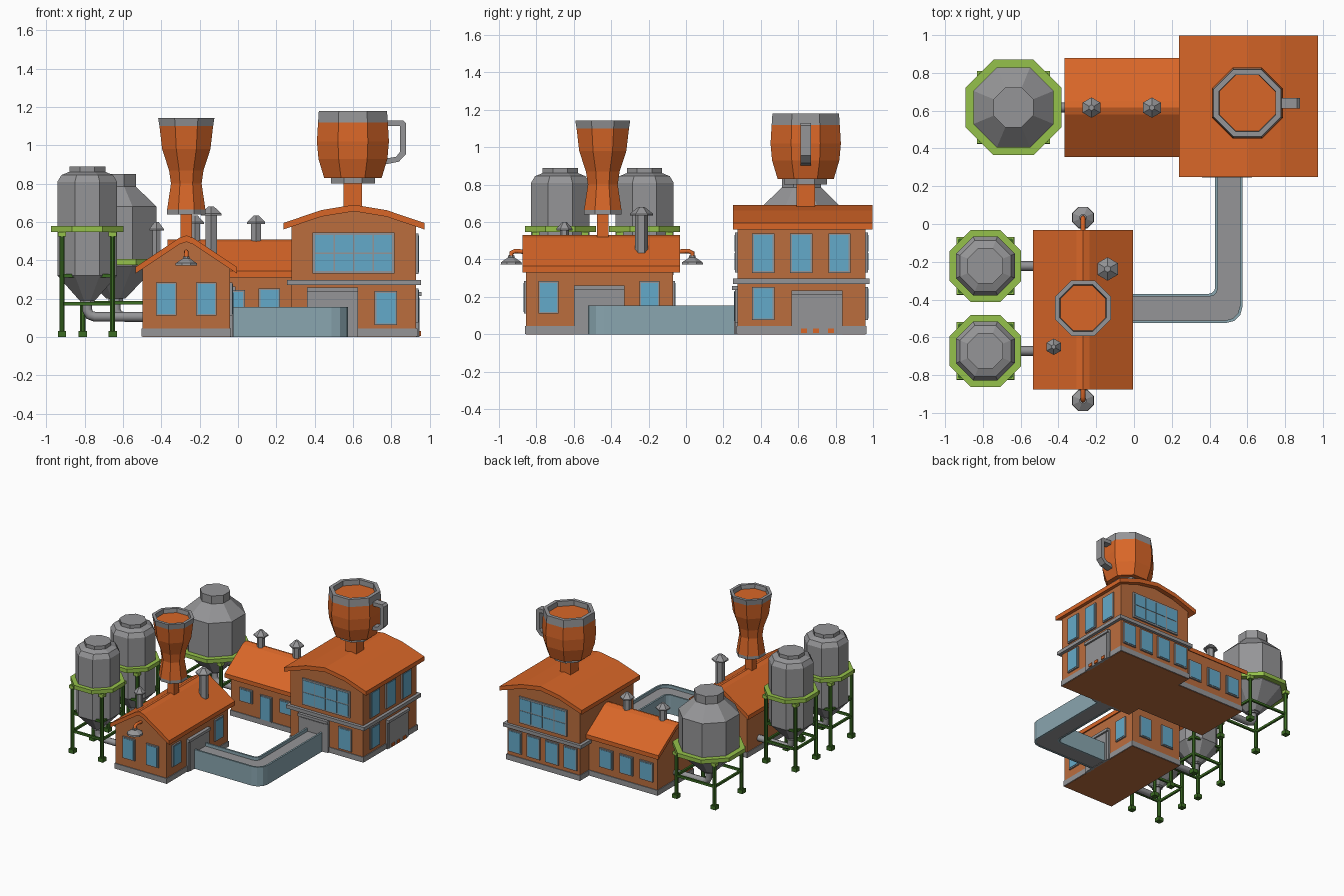
import bpy, bmesh, math
from mathutils import Vector

if "Cube" in bpy.data.objects:
    bpy.data.objects.remove(bpy.data.objects["Cube"])


def material(name, r, g, b):
    m = bpy.data.materials.new(name)
    m.use_nodes = True
    col = tuple((c / 255) ** 2.2 for c in (r, g, b)) + (1,)
    m.diffuse_color = col
    m.node_tree.nodes["Principled BSDF"].inputs["Base Color"].default_value = col
    return m


BRICK = material("brick wall", 186, 109, 64)
ORANGE = material("orange roof", 215, 102, 44)
GRAY = material("gray metal", 148, 148, 150)
GLASS = material("blue glass", 100, 168, 200)
TEAL = material("blue gray panel", 136, 164, 174)
LIME = material("light green", 148, 192, 76)
GREEN = material("dark green", 62, 108, 40)


def finish(name, bm, *mats):
    bmesh.ops.recalc_face_normals(bm, faces=bm.faces)
    me = bpy.data.meshes.new(name)
    bm.to_mesh(me)
    bm.free()
    for m in mats:
        me.materials.append(m)
    ob = bpy.data.objects.new(name, me)
    bpy.context.collection.objects.link(ob)
    return ob


def prism(name, pts, axis, h0, h1, mat):
    """Extrude a flat outline along one axis."""
    place = {"x": lambda a, b, h: (h, a, b), "y": lambda a, b, h: (a, h, b),
             "z": lambda a, b, h: (a, b, h)}[axis]
    bm = bmesh.new()
    lo = [bm.verts.new(place(a, b, h0)) for a, b in pts]
    hi = [bm.verts.new(place(a, b, h1)) for a, b in pts]
    bm.faces.new(lo)
    bm.faces.new(hi)
    for i in range(len(pts)):
        j = (i + 1) % len(pts)
        bm.faces.new((lo[i], lo[j], hi[j], hi[i]))
    return finish(name, bm, mat)


def box(name, x0, x1, y0, y1, z0, z1, mat):
    return prism(name, [(x0, y0), (x1, y0), (x1, y1), (x0, y1)], "z", z0, z1, mat)


def lathe(name, x, y, prof, mats=(GRAY,), bands=None, n=8):
    """Stack n-sided rings of (half width, height); bands gives a material per ring."""
    bm = bmesh.new()
    rings = []
    for r, z in prof:
        r /= math.cos(math.pi / n)
        ang = [(k + .5) * math.tau / n for k in range(n)]
        rings.append([bm.verts.new((x + r * math.cos(a), y + r * math.sin(a), z)) for a in ang])
    bands = bands or [0] * len(prof)
    bm.faces.new(rings[0]).material_index = bands[0]
    for lo, hi, m in zip(rings, rings[1:], bands):
        for k in range(n):
            j = (k + 1) % n
            bm.faces.new((lo[k], lo[j], hi[j], hi[k])).material_index = m
    bm.faces.new(rings[-1]).material_index = bands[-1]
    return finish(name, bm, *mats)


def pipe(name, pts, r, mat=GRAY):
    cu = bpy.data.curves.new(name, "CURVE")
    cu.dimensions = "3D"
    cu.bevel_depth, cu.bevel_resolution, cu.use_fill_caps = r, 2, True
    sp = cu.splines.new("POLY")
    sp.points.add(len(pts) - 1)
    for p, co in zip(sp.points, pts):
        p.co = (*co, 1)
    tmp = bpy.data.objects.new(name, cu)
    me = bpy.data.meshes.new_from_object(tmp)
    bpy.data.objects.remove(tmp)
    me.materials.clear()
    me.materials.append(mat)
    bpy.context.collection.objects.link(bpy.data.objects.new(name, me))


def plate(name, wall, u0, u1, z0, z1, depth, mat):
    """Thin panel standing out from a wall given as (axis, position, outward sign)."""
    axis, pos, s = wall
    a, b = sorted((pos - s * .005, pos + s * depth))
    if axis == "x":
        return box(name, a, b, u0, u1, z0, z1, mat)
    return box(name, u0, u1, a, b, z0, z1, mat)


def window(name, wall, u, z0, z1, w=.1, cols=1, rows=1, f=.009):
    plate(name + "_frame", wall, u - w / 2 - f, u + w / 2 + f, z0 - f, z1 + f, .012, GRAY)
    cw, ch = w / cols, (z1 - z0) / rows
    g = .004 if cols > 1 else 0
    for i in range(cols):
        for j in range(rows):
            a, b = u - w / 2 + i * cw, z0 + j * ch
            plate(name + "_glass", wall, a + g, a + cw - g, b + g, b + ch - g, .015, GLASS)


def gate(name, wall, u, w, top):
    plate(name + "_frame", wall, u - w / 2, u + w / 2, 0, top, .014, GRAY)
    plate(name + "_panel", wall, u - w / 2 + .022, u + w / 2 - .022, 0, top - .03, .018, GRAY)
    plate(name + "_lintel", wall, u - w / 2, u + w / 2, top - .022, top, .028, GRAY)


def house(name, axis, c, half, h0, h1, over0, over1, roof, base):
    """Walls, plinth and roof; roof is half a profile from eave to ridge."""
    line = [(-a, z) for a, z in roof] + [(a, z) for a, z in reversed(roof[:-1])]
    under = [(c + a, z - .034) for a, z in reversed(line)]
    prism(name + "_roof", [(c + a, z) for a, z in line] + under, axis, over0, over1, ORANGE)
    (ax, az), (bx, bz) = roof[0], roof[1]
    side = az + (bz - az) * (ax - half) / (ax - bx)
    top = [(half, side)] + [(a, z) for a, z in reversed(line) if abs(a) < half] + [(-half, side)]
    body = [(-half, .02), (half, .02)] + top
    prism(name + "_walls", [(c + a, z - .02) for a, z in body], axis, h0, h1, BRICK)
    e = .006
    foot = [(c - half - e, .002), (c + half + e, .002), (c + half + e, base), (c - half - e, base)]
    prism(name + "_plinth", foot, axis, h0 - e, h1 + e, GRAY)


# Three buildings
house("front_house", "y", -.27, .228, -.855, -.07, -.875, -.033,
      [(.265, .365), (.035, .518), (0, .53)], .045)
house("middle_house", "x", .616, .228, -.335, .3, -.367, .3,
      [(.262, .345), (.035, .497), (0, .508)], .045)
house("main_hall", "y", .605, .325, .275, .96, .25, .997,
      [(.368, .595), (.17, .662), (0, .69)], .045)
box("hall_ledge", .255, .955, .25, .982, .27, .298, GRAY)

# Front house openings
for u in (-.375, -.165):
    window("front_house_front_window", ("y", -.855, -1), u, .12, .275, .09)
    window("front_house_back_window", ("y", -.07, 1), u, .12, .275, .09)
side = ("x", -.042, 1)
for u in (-.735, -.195):
    window("front_house_side_window", side, u, .12, .275, .09)
gate("front_house_gate", side, -.463, .27, .262)

# Middle house openings
front = ("y", .388, -1)
for u in (-.195, .164):
    window("middle_front_window", front, u, .155, .245, .095)
window("middle_door", front, -.016, .05, .235, .085)
for u in (-.24, -.06, .12):
    window("middle_back_window", ("y", .844, 1), u, .11, .245)

# Main hall openings
for wall in (("y", .275, -1), ("y", .96, 1)):
    window("gable_window", wall, .604, .34, .535, .41, 4, 2)
hall_side = ("x", .93, 1)
for u in (.413, .616, .82):
    window("hall_upper_window", hall_side, u, .337, .53)
window("hall_lower_window", hall_side, .413, .085, .245)
gate("loading_gate", hall_side, .7, .273, .235)
for u in (.63, .695, .775):
    plate("dock_bumper", hall_side, u - .016, u + .016, .006, .03, .026, ORANGE)
gate("conveyor_gate", ("y", .275, -1), .493, .265, .258)
window("hall_door", ("y", .275, -1), .772, .07, .23)
for k in range(4):
    window("hall_back_window", ("y", .96, 1), .36 + .165 * k, .085, .245)


# Conveyor trough turning from the front house to the hall
def rail(x, y, r):
    arc = [math.radians(-90 + 30 * k) for k in range(4)]
    return [(-.05, y)] + [(x - r + r * math.cos(a), y + r + r * math.sin(a)) for a in arc] + [(x, .285)]


rails = [rail(.574, -.524, .085), rail(.56, -.51, .075), rail(.444, -.384, .045), rail(.43, -.37, .035)]
for name, k, z, mat in (("trough_outer_wall", 0, .155, TEAL), ("conveyor_belt", 1, .13, GRAY),
                        ("trough_inner_wall", 2, .155, TEAL)):
    prism(name, rails[k] + rails[k + 1][::-1], "z", .003 * (k == 1), z, mat)

# Mug sign on the hall
MX, MY = .6, .64
box("mug_stem", MX - .048, MX + .048, MY - .05, MY + .05, .62, .81, ORANGE)
lathe("mug_foot", MX, MY, [(.115, .8), (.115, .84)])
lathe("mug", MX, MY, [(.15, .83), (.18, .93), (.188, 1.02), (.182, 1.12), (.178, 1.18), (.15, 1.18), (.148, 1.14)],
      (ORANGE, GRAY), [0, 0, 0, 1, 1, 1, 0])
handle = [(.765, 1.13), (.862, 1.13), (.878, 1.115), (.878, .955), (.84, .915), (.765, .9),
          (.765, .93), (.825, .94), (.845, .965), (.845, 1.1), (.765, 1.1)]
prism("mug_handle", handle, "y", MY - .028, MY + .028, GRAY)

# Tall glass sign on the front house
GX, GY = -.27, -.445
box("glass_stem", GX - .03, GX + .03, GY - .03, GY + .03, .49, .66, ORANGE)
lathe("tall_glass", GX, GY, [(.1, .64), (.1, .665), (.08, .8), (.09, .87), (.126, .98), (.14, 1.1), (.147, 1.143),
                             (.124, 1.143), (.12, 1.11)],
      (ORANGE, GRAY), [1, 0, 0, 0, 0, 1, 1, 1, 0])

# Capped chimneys
for x, y, z0, z1, r in ((-.14, -.238, .4, .68, .03), (-.425, -.65, .38, .6, .021),
                        (-.225, .616, .46, .635, .026), (.095, .616, .46, .635, .026)):
    lathe("chimney", x, y, [(r, z0), (r, z1 - .03)], n=6)
    lathe("chimney_cap", x, y, [(r * 1.8, z1 - .045), (r * 1.8, z1 - .036), (r * .5, z1)], n=6)

# Gable lamps
for s in (-1, 1):
    wall, y = -.463 + s * .39, -.45 + s * .484
    pipe("lamp_arm", [(GX, wall, .44), (GX, y - s * .02, .445), (GX, y, .435), (GX, y, .4)], .012, ORANGE)
    lathe("lamp_shade", GX, y, [(.057, .372), (.055, .385), (.018, .41), (.018, .42)])


# Silos on braced stands
def silo(name, x, y, deck, z, off, prof, braces, wall_x):
    lathe(name + "_tank", x, y, prof)
    lathe(name + "_deck", x, y, [(deck, z), (deck, z + .032)], (LIME,))
    for sx in (-1, 1):
        for sy in (-1, 1):
            px, py = x + sx * off, y + sy * off
            lathe(name + "_leg", px, py, [(.014, .0), (.014, z)], (GREEN,))
            box(name + "_foot", px - .022, px + .022, py - .022, py + .022, 0, .032, GREEN)
            box(name + "_bracket", px - .02, px + .02, py - .02, py + .02, z - .025, z, LIME)
    for b in braces:
        for s in (-1, 1):
            box(name + "_brace", x - off, x + off, y + s * off - .008, y + s * off + .008, b, b + .018, GREEN)
            box(name + "_brace", x + s * off - .008, x + s * off + .008, y - off, y + off, b, b + .018, GREEN)
    pipe(name + "_pipe", [(x, y, prof[0][1] + .02), (x, y, .14), (x + .012, y, .115), (x + .04, y, .105),
                          (wall_x, y, .105)], .026)
    lathe(name + "_flange", x, y, [(.038, prof[0][1] - .012), (.038, prof[0][1] + .012)])


for y in (-.222, -.672):
    silo("small_silo", -.787, y, .19, .548, .132,
         [(.04, .19), (.156, .32), (.156, .81), (.135, .845), (.094, .862), (.094, .89)], (.31, .165), -.48)
silo("large_silo", -.638, .617, .253, .375, .172,
     [(.05, .2), (.212, .37), (.212, .68), (.105, .785), (.105, .85)], (.17,), -.32)
